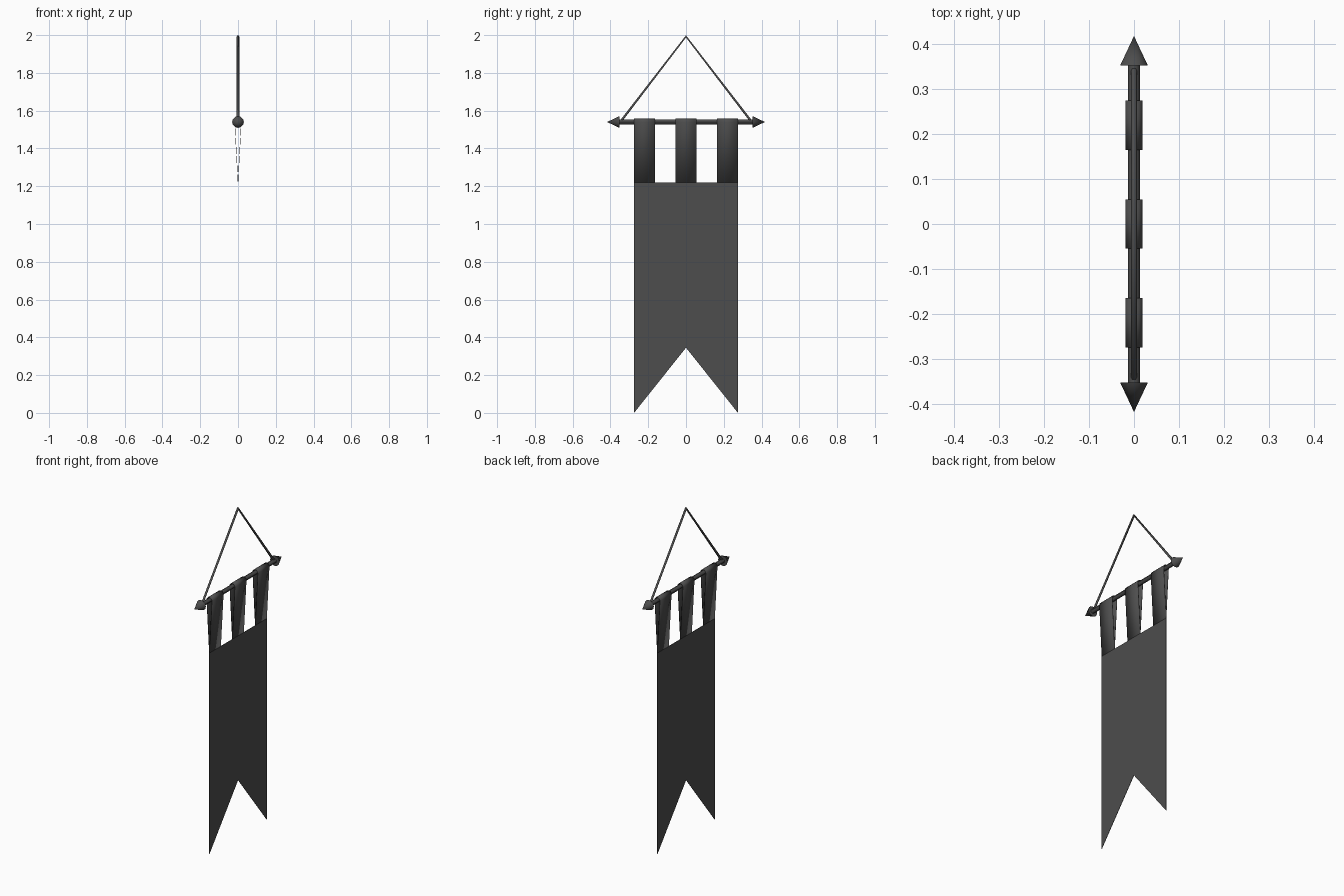
import bpy, bmesh
from math import pi, cos, sin

if "Cube" in bpy.data.objects:
    bpy.data.objects.remove(bpy.data.objects["Cube"])

ROD_Z = 1.54
HALF_W = 0.275
SEAM_Z = 1.22

dark = bpy.data.materials.new("dark_grey")
dark.diffuse_color = (0.075, 0.075, 0.075, 1)
dark.use_nodes = True
dark.node_tree.nodes["Principled BSDF"].inputs["Base Color"].default_value = dark.diffuse_color


def sheet_object(name, bm):
    """Thin cloth sheet from a bmesh surface."""
    me = bpy.data.meshes.new(name)
    bm.to_mesh(me)
    bm.free()
    ob = bpy.data.objects.new(name, me)
    bpy.context.collection.objects.link(ob)
    me.materials.append(dark)
    mod = ob.modifiers.new("thickness", 'SOLIDIFY')
    mod.thickness = 0.002
    mod.offset = 0
    return ob


def smooth(ob):
    bpy.ops.object.select_all(action='DESELECT')
    ob.select_set(True)
    bpy.context.view_layer.objects.active = ob
    bpy.ops.object.shade_smooth_by_angle()


# cross rod
bpy.ops.mesh.primitive_cylinder_add(vertices=12, radius=0.013, depth=0.71,
                                    location=(0, 0, ROD_Z), rotation=(pi / 2, 0, 0))
rod = bpy.context.object
rod.name = "cross_rod"
rod.data.materials.append(dark)
smooth(rod)

# pointed finials at both ends
for side, label in ((-1, "left"), (1, "right")):
    bpy.ops.mesh.primitive_cone_add(vertices=12, radius1=0.031, radius2=0, depth=0.066,
                                    location=(0, side * 0.385, ROD_Z),
                                    rotation=(-side * pi / 2, 0, 0))
    finial = bpy.context.object
    finial.name = f"finial_{label}"
    finial.data.materials.append(dark)
    smooth(finial)

# hanging cord
cu = bpy.data.curves.new("hanging_cord", 'CURVE')
cu.dimensions = '3D'
cu.bevel_depth = 0.007
cu.bevel_resolution = 1
cu.use_fill_caps = True
cu.materials.append(dark)
sp = cu.splines.new('POLY')
sp.points.add(2)
for p, co in zip(sp.points, ((0, -0.348, ROD_Z), (0, 0, 1.993), (0, 0.348, ROD_Z))):
    p.co = (*co, 1)
bpy.context.collection.objects.link(bpy.data.objects.new("hanging_cord", cu))

# swallow-tailed cloth
bm = bmesh.new()
outline = ((-HALF_W, SEAM_Z), (-HALF_W, 0), (0, 0.345), (HALF_W, 0), (HALF_W, SEAM_Z))
bm.faces.new([bm.verts.new((0, y, z)) for y, z in outline])
sheet_object("banner_cloth", bm)

# straps looped over the rod
arc = [(0.0175 * cos(a * pi / 6), ROD_Z + 0.0175 * sin(a * pi / 6)) for a in range(7)]
profile = [(0, SEAM_Z)] + arc + [(0, SEAM_Z)]
for i, yc in enumerate((-0.22, 0, 0.22)):
    bm = bmesh.new()
    rows = [[bm.verts.new((x, yc + d, z)) for d in (-0.055, 0.055)] for x, z in profile]
    for a, b in zip(rows, rows[1:]):
        bm.faces.new((a[0], a[1], b[1], b[0]))
    smooth(sheet_object(f"strap_{i + 1}", bm))
